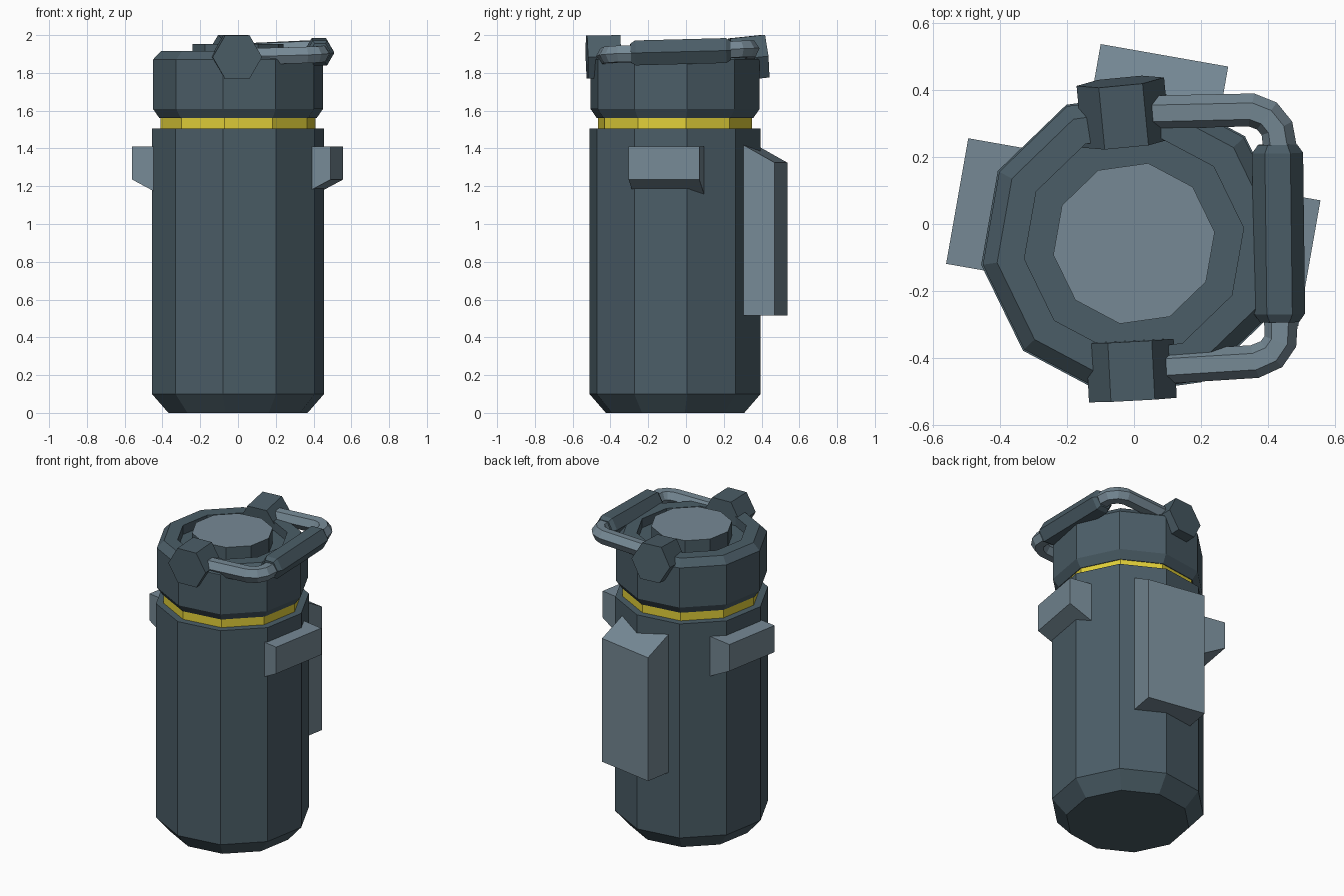
import bpy, bmesh
from math import cos, sin, radians, pi
from mathutils import Matrix, Euler

if "Cube" in bpy.data.objects:
    bpy.data.objects.remove(bpy.data.objects["Cube"])


def material(name, rgb):
    m = bpy.data.materials.new(name)
    m.diffuse_color = (*rgb, 1)
    m.use_nodes = True
    m.node_tree.nodes["Principled BSDF"].inputs["Base Color"].default_value = m.diffuse_color
    return m


DARK = material("dark_metal", (0.07, 0.11, 0.135))
LIGHT = material("light_metal", (0.18, 0.25, 0.30))
YELLOW = material("yellow_band", (0.75, 0.62, 0.04))


def finish(name, bm, mat, matrix):
    bmesh.ops.recalc_face_normals(bm, faces=bm.faces)
    me = bpy.data.meshes.new(name)
    bm.to_mesh(me)
    bm.free()
    me.materials.append(mat)
    ob = bpy.data.objects.new(name, me)
    ob.matrix_world = matrix
    bpy.context.collection.objects.link(ob)
    return ob


def turned(name, profile, sides, mat, matrix, phase=0.0):
    """Low-poly turned solid from (radius, height) points, capped at both ends."""
    bm = bmesh.new()
    rings = []
    for r, z in profile:
        angles = [phase + 2 * pi * i / sides for i in range(sides)]
        rings.append([bm.verts.new((r * cos(a), r * sin(a), z)) for a in angles])
    for a, b in zip(rings, rings[1:]):
        for i in range(sides):
            j = (i + 1) % sides
            bm.faces.new((a[i], a[j], b[j], b[i]))
    bm.faces.new(rings[0])
    bm.faces.new(rings[-1])
    return finish(name, bm, mat, matrix)


def wedge(name, profile, half_width, matrix):
    """Block with an (outward, height) side profile, extruded across its width."""
    bm = bmesh.new()
    face = bm.faces.new([bm.verts.new((d, -half_width, z)) for d, z in profile])
    ext = bmesh.ops.extrude_face_region(bm, geom=[face])["geom"]
    moved = [v for v in ext if isinstance(v, bmesh.types.BMVert)]
    bmesh.ops.translate(bm, vec=(0, 2 * half_width, 0), verts=moved)
    return finish(name, bm, LIGHT, matrix)


def along_y(loc, tilt=0, turn=0):
    """Lay a turned part along y, with a small tilt and turn in degrees."""
    rot = Euler((radians(tilt), 0, radians(turn))).to_matrix().to_4x4()
    return Matrix.Translation(loc) @ rot @ Matrix.Rotation(-pi / 2, 4, 'X')


# Ten-sided canister, yellow band and recessed lid
BASE = Matrix.Translation((0, -0.058, 0)) @ Matrix.Rotation(radians(-10), 4, 'Z')
P10 = radians(18)
turned("canister_body", [(0.372, 0), (0.46, 0.1), (0.46, 1.505), (0.40, 1.505)],
       10, DARK, BASE, P10)
turned("band", [(0.415, 1.49), (0.415, 1.575)], 10, YELLOW, BASE, P10)
turned("lid", [(0.42, 1.56), (0.455, 1.61), (0.455, 1.87), (0.412, 1.915),
               (0.33, 1.915), (0.33, 1.855)], 10, DARK, BASE, P10)

# Central plug, light on its top face
plug = turned("lid_plug", [(0.243, 1.84), (0.243, 1.952)], 10, DARK, BASE, P10)
plug.data.materials.append(LIGHT)
for p in plug.data.polygons:
    if p.normal.z > 0.9:
        p.material_index = 1

# Side lugs and back plate
TRIM = BASE @ Matrix.Translation((-0.008, 0.033, 0))
lug = [(0.30, 1.41), (0.533, 1.41), (0.533, 1.235), (0.30, 1.112)]
plate = [(0.31, 0.515), (0.535, 0.515), (0.535, 1.325), (0.31, 1.45)]
wedge("right_lug", lug, 0.19, TRIM)
wedge("left_lug", lug, 0.19, TRIM @ Matrix.Rotation(pi, 4, 'Z'))
wedge("back_plate", plate, 0.193, TRIM @ Matrix.Rotation(pi / 2, 4, 'Z'))

# Hexagonal handle pivots
turned("front_pivot", [(0.131, -0.088), (0.131, 0.088)], 6, DARK,
       along_y((-0.008, -0.437, 1.885), 1, 3))
turned("back_pivot", [(0.131, -0.093), (0.131, 0.093)], 6, DARK,
       along_y((-0.032, 0.332, 1.879), 6, 5.5))

# Bent handle rod, six-sided
path = [(0.0, -0.432, 1.885), (0.36, -0.41, 1.895), (0.41, -0.388, 1.897),
        (0.436, -0.35, 1.90), (0.438, -0.29, 1.90), (0.434, 0.235, 1.922),
        (0.426, 0.285, 1.925), (0.396, 0.322, 1.926), (0.35, 0.34, 1.926),
        (0.0, 0.332, 1.91)]
cu = bpy.data.curves.new("handle_rod", 'CURVE')
cu.dimensions = '3D'
cu.bevel_depth = 0.05
cu.bevel_resolution = 1
cu.use_fill_caps = True
sp = cu.splines.new('POLY')
sp.points.add(len(path) - 1)
for pt, co in zip(sp.points, path):
    pt.co = (*co, 1)
sp.use_smooth = False
cu.materials.append(LIGHT)
bpy.context.collection.objects.link(bpy.data.objects.new("handle_rod", cu))

# Thick grip around the rod
turned("handle_grip", [(0.058, -0.265), (0.076, -0.24), (0.076, 0.24), (0.058, 0.265)],
       6, DARK, along_y((0.431, -0.028, 1.912), 1.5, 0.7))
